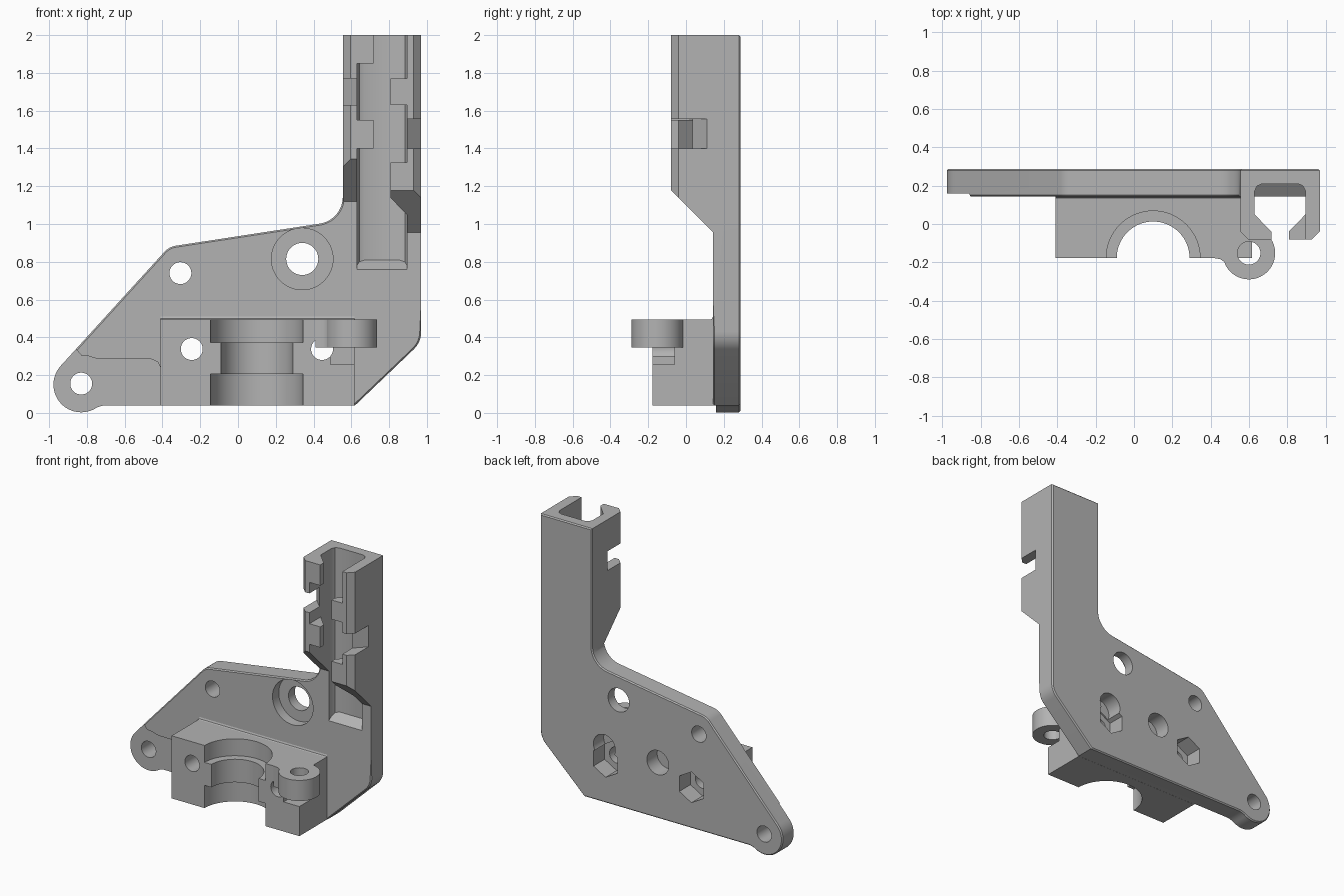
import bpy, bmesh
from math import cos, sin, radians

if "Cube" in bpy.data.objects:
    bpy.data.objects.remove(bpy.data.objects["Cube"])

grey = bpy.data.materials.new("plain grey")
grey.use_nodes = True
grey.diffuse_color = (0.45, 0.45, 0.45, 1)
grey.node_tree.nodes["Principled BSDF"].inputs["Base Color"].default_value = grey.diffuse_color

FRONT, BACK = 0.143, 0.288       # plate faces
BLOCK_FRONT = -0.177
WALL_FRONT = -0.08
MIRROR = 1.525                   # twice the channel centre line


def arc(cx, cy, r, a0, a1, n):
    return [(cx + r * cos(radians(a0 + (a1 - a0) * i / n)),
             cy + r * sin(radians(a0 + (a1 - a0) * i / n))) for i in range(n + 1)]


def circle(cx, cy, r, n=40, turn=0):
    return arc(cx, cy, r, turn, turn + 360, n)[:-1]


def box(a0, a1, b0, b1):
    return [(a0, b0), (a1, b0), (a1, b1), (a0, b1)]


def flip(pts):
    return [(MIRROR - x, y) for x, y in pts]


def prism(name, pts, axis, lo, hi, bevel=None):
    """Extrude a 2D outline along an axis; outline uses the two other axes in order."""
    def place(p, h):
        return {"x": (h, *p), "y": (p[0], h, p[1]), "z": (*p, h)}[axis]
    bm = bmesh.new()
    rings = [[bm.verts.new(place(p, h)) for p in pts] for h in (lo, hi)]
    for ring in rings:
        bm.faces.new(ring)
    n = len(pts)
    for i in range(n):
        j = (i + 1) % n
        bm.faces.new((rings[0][i], rings[0][j], rings[1][j], rings[1][i]))
    bmesh.ops.recalc_face_normals(bm, faces=bm.faces)
    if bevel:
        edges = [e for e in bm.edges if bevel(*(v.co for v in e.verts))]
        bmesh.ops.bevel(bm, geom=edges, offset=0.008, segments=1, affect="EDGES")
    mesh = bpy.data.meshes.new(name)
    bm.to_mesh(mesh)
    bm.free()
    mesh.materials.append(grey)
    obj = bpy.data.objects.new(name, mesh)
    bpy.context.collection.objects.link(obj)
    return obj


def cut(targets, pts, axis, lo, hi):
    cutter = prism("cutter", pts, axis, lo, hi)
    cutter.hide_render = True
    for obj in targets:
        mod = obj.modifiers.new("cut", "BOOLEAN")
        mod.operation, mod.solver, mod.object = "DIFFERENCE", "EXACT", cutter
        bpy.context.view_layer.objects.active = obj
        bpy.ops.object.modifier_apply(modifier=mod.name)
    bpy.data.objects.remove(cutter)


# Back plate with lug and upright
outline = (arc(-0.83, 0.15, 0.147, 138, 305, 24) + [(-0.71, 0.04), (0.62, 0.04)]
           + arc(0.84, 0.43, 0.13, -45, 0, 8) + [(0.97, 2.0), (0.555, 2.0)]
           + arc(0.41, 1.145, 0.145, 0, -80, 12) + arc(-0.315, 0.786, 0.1, 98, 138, 8))
plate = prism("back_plate", outline, "y", FRONT, BACK,
              lambda a, b: abs(a.y - b.y) < 1e-4 and (a.y > 0.2 or max(a.z, b.z) < 1.14))

# Thinner lug area
lug_step = [(-1.1, 0.34), (-0.86, 0.34), (-0.83, 0.305), (-0.79, 0.3), (-0.74, 0.285),
            (-0.46, 0.285), (-0.425, 0.27), (-0.41, 0.24), (-0.41, -0.1), (-1.1, -0.1)]
cut([plate], lug_step, "y", 0, 0.159)

# Clamp block with stepped half bore
block = prism("clamp_block", box(-0.41, 0.617, 0.04, 0.495), "y", BLOCK_FRONT, 0.15)
for r, lo, hi in ((0.245, 0, 0.205), (0.19, 0.15, 0.45), (0.245, 0.372, 0.6)):
    cut([block], circle(0.1, BLOCK_FRONT, r, 64), "z", lo, hi)
cut([block], box(0.49, 0.7, -0.3, -0.06), "z", 0.255, 0.345)

# Round ear on the block, blended in on one side
ear = prism("block_ear", circle(0.6, -0.152, 0.137, 56), "z", 0.345, 0.495)
blend = prism("ear_blend", [(0.41, -0.177), (0.45, -0.183), (0.475, -0.2), (0.49, -0.225),
                            (0.53, -0.2), (0.53, -0.17)], "z", 0.345, 0.495)
cut([ear, block], circle(0.6, -0.152, 0.06), "z", 0.3, 0.6)

# Fillet between block and plate
prism("block_fillet", [(0.128, 0.494), (0.138, 0.499), (0.144, 0.512), (0.15, 0.49)],
      "x", -0.41, 0.617)

# Through holes, nut pockets, blind pockets and counterbore
for x, z, r in ((-0.83, 0.155, 0.058), (-0.305, 0.74, 0.058), (0.34, 0.815, 0.085)):
    cut([plate], circle(x, z, r), "y", 0, 0.5)
cut([plate], circle(0.34, 0.815, 0.163, 56), "y", 0, 0.215)
for x in (-0.245, 0.445):
    cut([plate, block], circle(x, 0.338, 0.058), "y", -0.5, 0.5)
    cut([plate], circle(x, 0.338, 0.112, 6, 30), "y", 0.16, 0.5)
for x in (0.025, 0.455):
    cut([plate], circle(x, 0.445, 0.088), "y", 0.17, 0.5)

# Channel down the upright, ending in a sloped sill
channel = [(0.63, 0), (0.63, 0.172), (0.642, 0.198), (0.668, 0.21)]
cut([plate], channel + flip(channel)[::-1], "z", 0.76, 2.1)
prism("channel_sill", [(FRONT, 0.76), (0.212, 0.81), (0.212, 0.755)], "x", 0.63, 0.895)

# Channel walls with tapered feet, slanted notches and staggered lips
wall = [(0.555, 0.15), (0.555, -0.04), (0.595, WALL_FRONT), (0.63, WALL_FRONT), (0.63, 0.15)]
lip = [(0.62, 0.06), (0.717, -0.04), (0.717, WALL_FRONT), (0.62, WALL_FRONT)]
notch = [(0.5, 0.165), (0.645, 0.02), (0.645, -0.2), (0.5, -0.2)]
sides = (("right", lambda p: p, 1.12, (1.63, 1.77), ((1.85, 2.0), (1.4, 1.55))),
         ("left", flip, 0.955, (1.4, 1.555), ((1.63, 1.77), (1.0, 1.325))))
for side, turn, foot, gap, lips in sides:
    parts = [prism(side + "_channel_wall", turn(wall), "z", foot, 2.0)]
    cut(parts, turn(notch), "z", *gap)
    for lo, hi in lips:
        parts.append(prism(side + "_channel_lip", turn(lip), "z", lo, hi))
    taper = [(-0.18, foot + 0.323), (FRONT, foot), (FRONT, 0.5), (-0.18, 0.5)]
    cut([parts[0], parts[-1]] if side == "left" else parts[:1], taper, "x", 0.4, 1.1)

# Smooth curved faces, keep hard edges
for obj in bpy.context.collection.objects:
    if obj.type == "MESH" and grey.name in obj.data.materials:
        bpy.ops.object.select_all(action="DESELECT")
        obj.select_set(True)
        bpy.context.view_layer.objects.active = obj
        bpy.ops.object.shade_smooth_by_angle(angle=radians(30))
